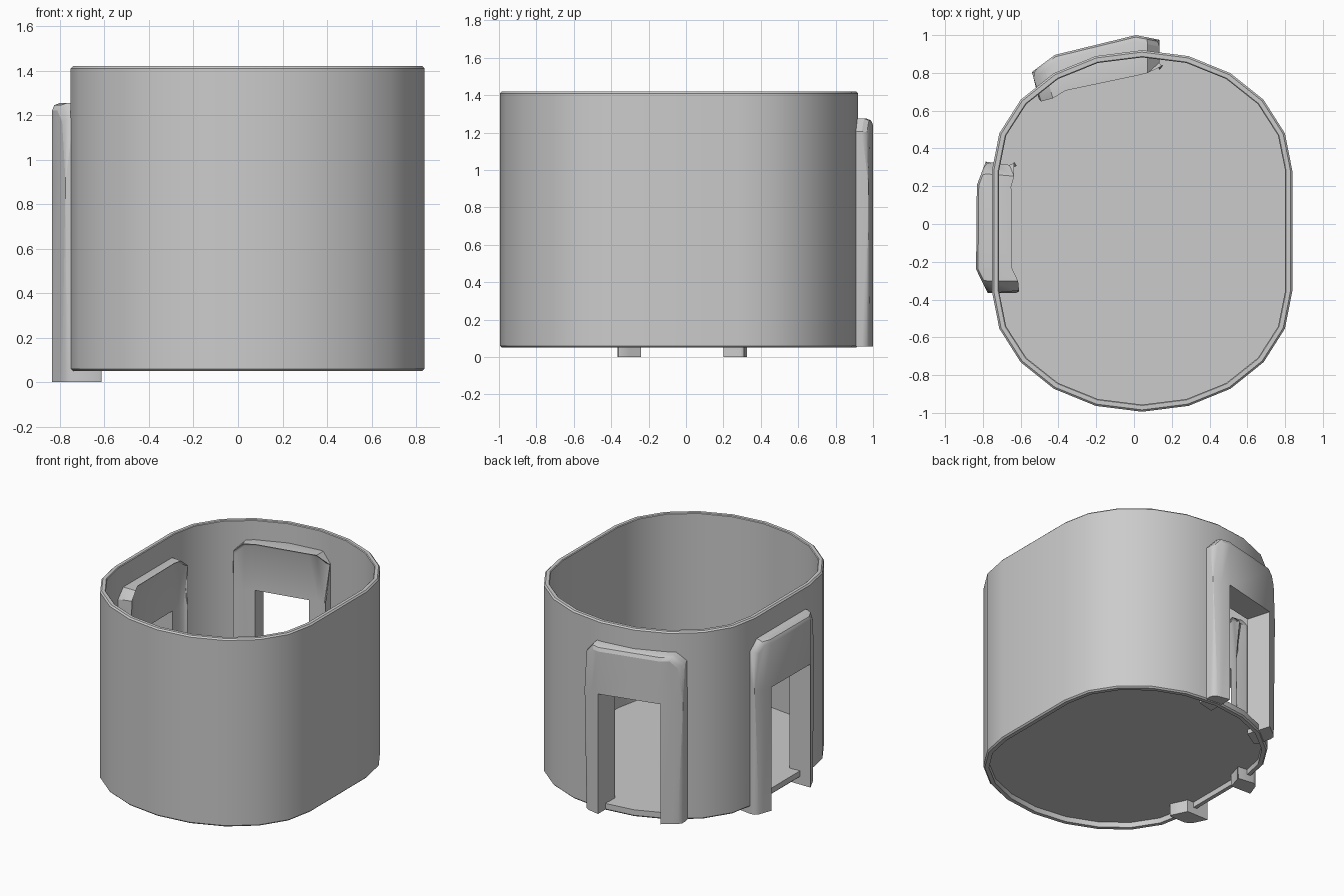
import bpy, bmesh, math
from mathutils import Vector

if "Cube" in bpy.data.objects:
    bpy.data.objects.remove(bpy.data.objects["Cube"])

CX, CY = 0.043, -0.037
BOTTOM, TOP, FLOOR = 0.05, 1.42, 0.10


def finish(bm, name):
    bmesh.ops.recalc_face_normals(bm, faces=bm.faces)
    me = bpy.data.meshes.new(name)
    bm.to_mesh(me)
    bm.free()
    ob = bpy.data.objects.new(name, me)
    bpy.context.collection.objects.link(ob)
    return ob


def smooth(ob, deg=32):
    bpy.ops.object.select_all(action='DESELECT')
    bpy.context.view_layer.objects.active = ob
    ob.select_set(True)
    for m in list(ob.modifiers):
        bpy.ops.object.modifier_apply(modifier=m.name)
    bpy.ops.object.shade_smooth_by_angle(angle=math.radians(deg))


def outline(inset):
    # two ten-sided half ellipses joined by straight sides
    pts = []
    for sign in (1, -1):
        for i in range(11):
            a = math.radians(18 * i)
            pts.append((CX + sign * (0.795 - inset) * math.cos(a),
                        CY + sign * (0.32 + (0.637 - inset) * math.sin(a))))
    return pts


def prism(pts, z0, z1, name):
    bm = bmesh.new()
    lo = [bm.verts.new((x, y, z0)) for x, y in pts]
    hi = [bm.verts.new((x, y, z1)) for x, y in pts]
    bm.faces.new(lo)
    bm.faces.new(hi)
    for i in range(len(pts)):
        j = (i + 1) % len(pts)
        bm.faces.new((lo[i], lo[j], hi[j], hi[i]))
    return finish(bm, name)


def make_wall():
    # hollow ring with slightly softened rims
    bm = bmesh.new()
    c = 0.01
    section = [(0, BOTTOM + c), (0, TOP - c), (c, TOP), (0.038 - c / 2, TOP),
               (0.038, TOP - c / 2), (0.038, BOTTOM), (c, BOTTOM)]
    rings = [[bm.verts.new((x, y, z)) for x, y in outline(d)] for d, z in section]
    for k, a in enumerate(rings):
        b = rings[(k + 1) % len(rings)]
        for i in range(len(a)):
            j = (i + 1) % len(a)
            bm.faces.new((a[i], a[j], b[j], b[i]))
    return finish(bm, "container_wall")


def make_frame(name, outer, inner, z0, zo, zt):
    # bent arch: two legs and a lintel, with clipped top corners
    def stations(p):
        p = [Vector(q) for q in p]
        return [p[0], p[0].lerp(p[1], 0.5), p[1], p[2], p[2].lerp(p[3], 0.5), p[3]]
    sides = (stations(outer), stations(inner))
    tops = [zt - 0.07, zt, zt, zt, zt, zt - 0.07]
    bm = bmesh.new()
    cache = {}

    def vert(side, i, level):
        key = (side, i, level)
        if key not in cache:
            p = sides[side][i]
            cache[key] = bm.verts.new((p.x, p.y, (z0, zo, tops[i])[level]))
        return cache[key]

    cells = [(i, l) for i in range(5) for l in (0, 1) if l == 1 or i != 2]
    count = {}
    for i, l in cells:
        quad = [(i, l), (i + 1, l), (i + 1, l + 1), (i, l + 1)]
        for s in (0, 1):
            bm.faces.new([vert(s, *q) for q in quad])
        for a, b in zip(quad, quad[1:] + quad[:1]):
            count.setdefault(tuple(sorted((a, b))), 0)
            count[tuple(sorted((a, b)))] += 1
    soft = {0: [], 1: []}
    for (a, b), n in count.items():
        if n > 1:
            continue
        bm.faces.new((vert(0, *a), vert(0, *b), vert(1, *b), vert(1, *a)))
        on_end = a[0] == b[0] and a[0] in (0, 5)
        on_top = a[1] == b[1] == 2
        if on_end or on_top:
            for s in (0, 1):
                soft[s].append(bm.edges.get((vert(s, *a), vert(s, *b))))
    for s, w in ((0, 0.035), (1, 0.02)):
        edges = [e for e in soft[s] if e.is_valid]
        bmesh.ops.bevel(bm, geom=edges, offset=w, segments=2, profile=0.5,
                        affect='EDGES', clamp_overlap=True)
    smooth(finish(bm, name), 40)

    # doorway cutter, its edges hidden inside the legs
    o1, o2 = Vector(outer[1]), Vector(outer[2])
    n1, n2 = Vector(inner[1]), Vector(inner[2])
    along = (o2 - o1).normalized() * 0.012
    d = ((o1 + o2) - (n1 + n2)).normalized() * 0.1
    pts = [o1 + d - along, o2 + d + along, n2 - d + along, n1 - d - along]
    cut = prism([tuple(p) for p in pts], FLOOR, zo + 0.012, name + "_cutter")
    cut.hide_render = True
    return cut


wall = make_wall()

# side and rear doorway frames
cutters = [
    make_frame("side_door_frame",
               [(-0.785, 0.33), (-0.832, 0.205), (-0.836, -0.24), (-0.775, -0.365)],
               [(-0.64, 0.31), (-0.67, 0.20), (-0.665, -0.24), (-0.605, -0.365)],
               0.0, 0.90, 1.255),
    make_frame("rear_door_frame",
               [(0.135, 0.975), (0.01, 1.0), (-0.42, 0.895), (-0.54, 0.805)],
               [(0.135, 0.835), (0.01, 0.805), (-0.37, 0.725), (-0.50, 0.645)],
               0.055, 0.93, 1.275),
]
for c in cutters:
    m = wall.modifiers.new("doorway", 'BOOLEAN')
    m.operation = 'DIFFERENCE'
    m.solver = 'EXACT'
    m.object = c
smooth(wall)
for c in cutters:
    bpy.data.objects.remove(c, do_unlink=True)

# thin recessed floor
prism(outline(0.03), FLOOR - 0.012, FLOOR - 0.002, "floor")
